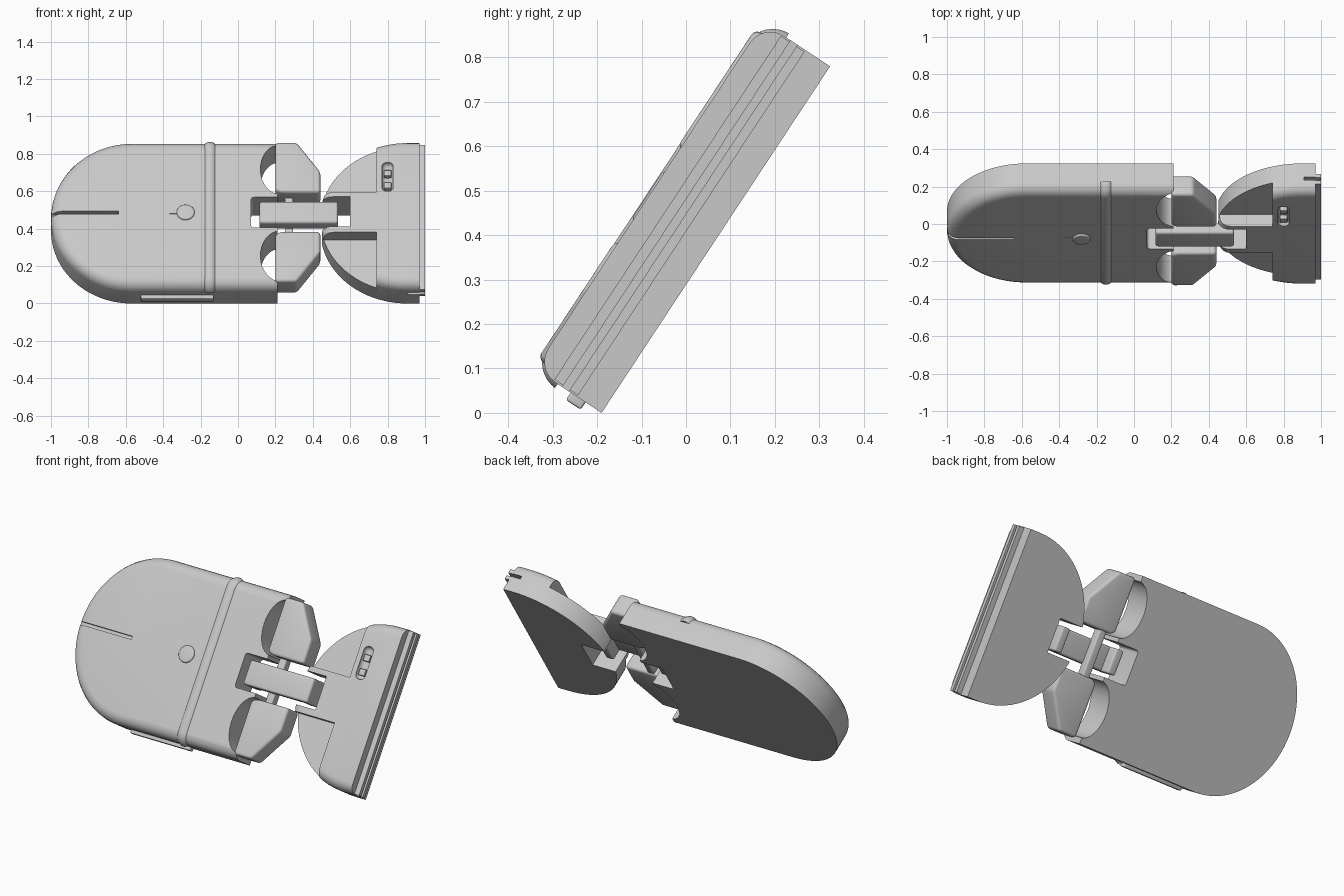
import bpy, bmesh, math
from mathutils import Matrix, Vector

if "Cube" in bpy.data.objects:
    bpy.data.objects.remove(bpy.data.objects["Cube"], do_unlink=True)

grey = bpy.data.materials.new("plain grey")
grey.use_nodes = True
GREY = (0.58, 0.58, 0.58, 1)
grey.diffuse_color = GREY
grey.node_tree.nodes["Principled BSDF"].inputs["Base Color"].default_value = GREY

# Everything is modelled lying flat (x along, y across, z thickness), then tilted
TILT = Matrix.Translation((0, -0.19, 0)) @ Matrix.Rotation(math.radians(56.6), 4, 'X')
WIDTH = 0.934
MID = WIDTH / 2
parts = []


def link_object(name, data):
    ob = bpy.data.objects.new(name, data)
    bpy.context.scene.collection.objects.link(ob)
    return ob


def prism(name, outline, low, high, top_round=0, all_round=0, part=True):
    """Extrude an outline in thickness, rounding the top rim or every edge."""
    bm = bmesh.new()
    base = bm.faces.new([bm.verts.new((x, y, low)) for x, y in outline])
    ext = bmesh.ops.extrude_face_region(bm, geom=[base])
    for v in ext["geom"]:
        if isinstance(v, bmesh.types.BMVert):
            v.co.z = high
    bmesh.ops.recalc_face_normals(bm, faces=bm.faces)
    if top_round or all_round:
        rim = [e for e in bm.edges if all_round or all(v.co.z > high - 1e-5 for v in e.verts)]
        bmesh.ops.bevel(bm, geom=rim, offset=top_round or all_round, segments=5,
                        profile=0.5, affect='EDGES', clamp_overlap=True)
    me = bpy.data.meshes.new(name)
    bm.to_mesh(me)
    bm.free()
    ob = link_object(name, me)
    if part:
        parts.append(ob)
    return ob


def rect(x0, x1, y0, y1):
    return [(x0, y0), (x1, y0), (x1, y1), (x0, y1)]


def box(name, x, y, z, r=0, part=True):
    return prism(name, rect(*x, *y), *z, all_round=r, part=part)


def oval(cx, cy, rx, ry, n=40):
    return [(cx + rx * math.cos(2 * math.pi * i / n), cy + ry * math.sin(2 * math.pi * i / n))
            for i in range(n)]


def d_shape(tip, depth, end, n=40):
    """Half oval on the left, straight sides running to the end."""
    arc = [(tip + depth - depth * math.sin(math.pi * i / n), MID + MID * math.cos(math.pi * i / n))
           for i in range(n + 1)]
    return [(end, WIDTH)] + arc + [(end, 0)]


def bake(ob):
    """Replace an object's data by its evaluated mesh."""
    bpy.context.view_layer.update()
    dg = bpy.context.evaluated_depsgraph_get()
    return bpy.data.meshes.new_from_object(ob.evaluated_get(dg))


def cut(ob, cutters):
    for c in cutters:
        mod = ob.modifiers.new("cut", 'BOOLEAN')
        mod.operation = 'DIFFERENCE'
        mod.solver = 'EXACT'
        mod.object = c
        c.hide_render = True
    me = bake(ob)
    ob.modifiers.clear()
    ob.data = me
    for c in cutters:
        bpy.data.objects.remove(c, do_unlink=True)


def cutter(x, y, z, r=0):
    return box("cutter", x, y, z, r, part=False)


# Main body: rounded slab with sockets, hinge slot and a slit
body = prism("body", d_shape(-1, 0.43, 0.4), 0, 0.175, top_round=0.06)
cut(body, [
    cutter((0.21, 0.6), (-1, 2), (-1, 1)),
    cutter((0.07, 0.3), (0.37, 0.565), (-0.2, 0.4), 0.015),
    cutter((-1.2, -0.64), (MID - 0.009, MID + 0.009), (0.14, 0.4)),
] + [prism("cutter", oval(0.22, MID + s * 0.277, 0.1, 0.158), -0.2, 0.4, part=False)
     for s in (-1, 1)])

# Raised rib that wraps over the body
curve = bpy.data.curves.new("rib", 'CURVE')
curve.dimensions = '3D'
curve.bevel_depth = 0.04
curve.bevel_resolution = 5
curve.use_fill_caps = True
arc = [Vector((-0.15, 0.06 - 0.032 * math.cos(a), 0.115 + 0.032 * math.sin(a)))
       for a in (math.pi / 2 * i / 8 for i in range(9))]
path = arc + [Vector((p.x, WIDTH - p.y, p.z)) for p in reversed(arc)]
spline = curve.splines.new('POLY')
spline.points.add(len(path) - 1)
for pt, co in zip(spline.points, path):
    pt.co = (*co, 1)
helper = link_object("rib_path", curve)
rib = link_object("body_rib", bake(helper))
bpy.data.objects.remove(helper, do_unlink=True)
parts.append(rib)

# Round button with its short pointer, and the long side key
prism("round_button", oval(-0.28, MID, 0.048, 0.048), 0.17, 0.185, top_round=0.009)
box("button_pointer", (-0.365, -0.32), (MID - 0.008, MID + 0.008), (0.17, 0.178))
box("side_key", (-0.52, -0.13), (-0.02, 0.02), (0.043, 0.083), 0.006)

# Tail: half-round plate with sunken wings, hinge slot and end groove
tail = prism("tail", d_shape(0.44, 0.465, 1.2), 0, 0.18, top_round=0.055)
cut(tail, [
    cutter((0.97, 1.5), (-1, 2), (-1, 1)),
    cutter((0.3, 0.74), (-0.3, 0.338), (0.105, 0.4)),
    cutter((0.3, 0.74), (WIDTH - 0.338, 1.3), (0.105, 0.4)),
    cutter((0.3, 0.6), (0.375, 0.565), (-0.2, 0.4)),
    cutter((0.91, 1.2), (-0.3, 1.3), (0.088, 0.106)),
    cutter((0.77, 0.83), (0.6, 0.785), (0.15, 0.4), 0.025),
])

# Two lips along the tail end, either side of the groove
for name, z in (("rear_lip", (0.066, 0.088)), ("front_lip", (0.106, 0.13))):
    box(name, (0.96, 1.0), (0.004, WIDTH - 0.004), z)

# Slider keys in the tail recess
for i in range(2):
    y = 0.635 + i * 0.08
    box("slider_key", (0.78, 0.82), (y - 0.012, y + 0.025), (0.14, 0.175), 0.004)

# Mirrored arms between body and tail
for name, side in (("upper_arm", 1), ("lower_arm", -1)):
    shape = [(0.2, 0.14), (0.23, 0.125), (0.44, 0.125), (0.44, 0.26), (0.315, 0.445), (0.2, 0.445)]
    prism(name, [(x, MID + side * y) for x, y in shape], 0.062, 0.187, all_round=0.02)

# Hinge link with bent-down ends, and the cross bar joining the arms
LINK = (0.398, 0.536)
box("hinge_link", (0.115, 0.535), LINK, (0.115, 0.184), 0.014)
for x in ((0.118, 0.17), (0.48, 0.532)):
    box("link_end", x, LINK, (0.05, 0.15), 0.012)
box("cross_bar", (0.25, 0.295), (0.32, 0.615), (0.07, 0.125), 0.008)

# Tilt, colour and shade every part
for ob in parts:
    ob.data.transform(TILT)
    ob.data.materials.clear()
    ob.data.materials.append(grey)
    bpy.ops.object.select_all(action='DESELECT')
    ob.select_set(True)
    bpy.context.view_layer.objects.active = ob
    bpy.ops.object.shade_smooth_by_angle(angle=math.radians(35))
